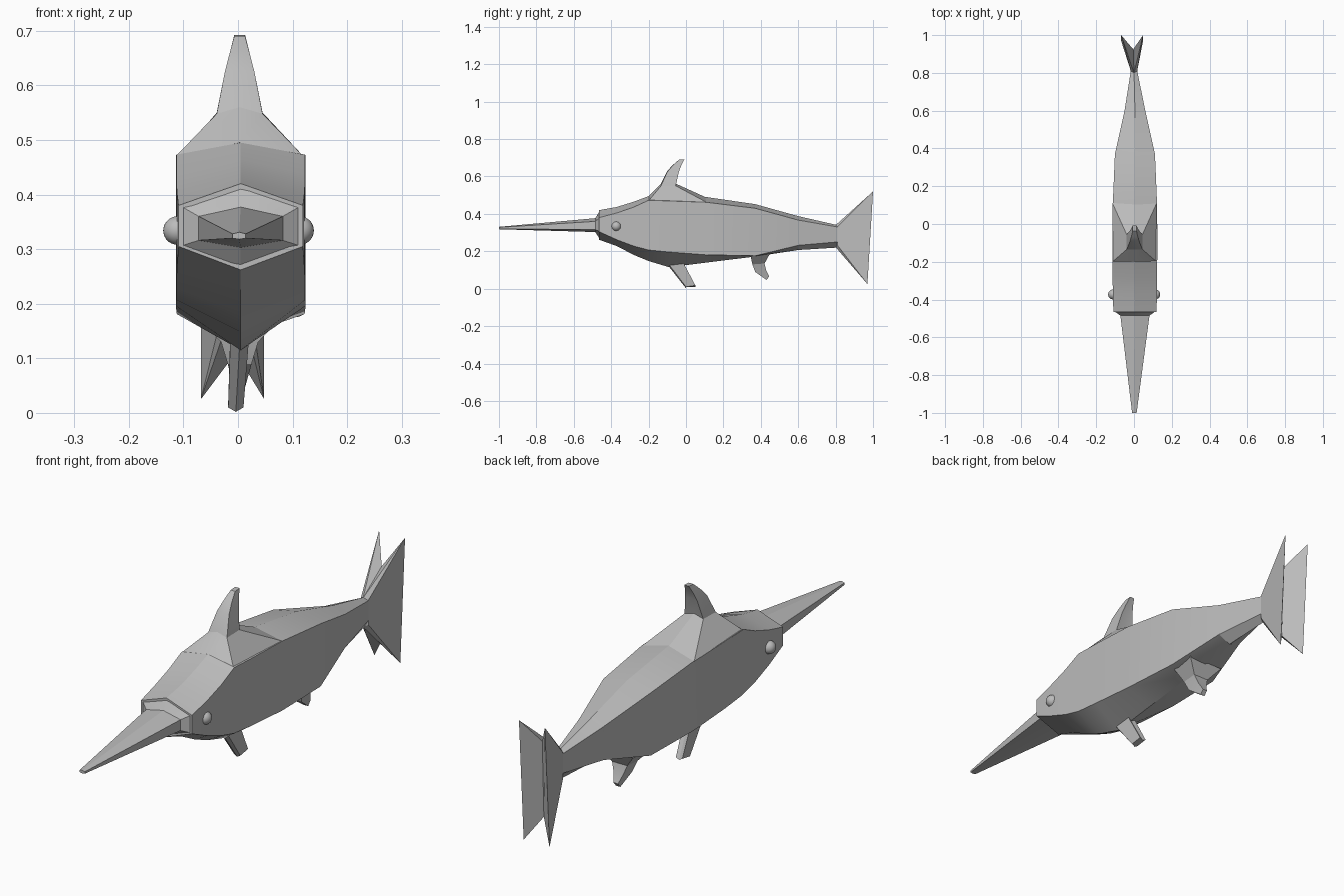
import bpy
import bmesh
from math import radians

cube = bpy.data.objects.get("Cube")
if cube:
    bpy.data.objects.remove(cube, do_unlink=True)

grey = bpy.data.materials.new("grey skin")
grey.use_nodes = True
COLOUR = (0.5, 0.5, 0.5, 1)
grey.diffuse_color = COLOUR
grey.node_tree.nodes["Principled BSDF"].inputs["Base Color"].default_value = COLOUR


def finish(name, bm, angle=20):
    bmesh.ops.recalc_face_normals(bm, faces=bm.faces)
    mesh = bpy.data.meshes.new(name)
    bm.to_mesh(mesh)
    bm.free()
    mesh.materials.append(grey)
    obj = bpy.data.objects.new(name, mesh)
    bpy.context.collection.objects.link(obj)
    bpy.ops.object.select_all(action='DESELECT')
    obj.select_set(True)
    bpy.context.view_layer.objects.active = obj
    bpy.ops.object.shade_smooth_by_angle(angle=radians(angle))
    return obj


def loft(name, rings, caps=(True, True)):
    """Skin a row of equal-length point rings."""
    bm = bmesh.new()
    rows = [[bm.verts.new(p) for p in ring] for ring in rings]
    for a, b in zip(rows, rows[1:]):
        for i in range(len(a)):
            j = (i + 1) % len(a)
            bm.faces.new((a[i], a[j], b[j], b[i]))
    for row, cap in zip((rows[0], rows[-1]), caps):
        if cap:
            bm.faces.new(row)
    return finish(name, bm)


def body_ring(y, top, upper, lower, bottom, w, cx=0.005):
    return [(cx, y, top), (cx + w, y, upper), (cx + w, y, lower),
            (cx, y, bottom), (cx - w, y, lower), (cx - w, y, upper)]


def fin_ring(w, y0, z0, y1, z1, rise=0.0, bow=0.0, cx=0.003):
    return [(cx, y0 - bow, z0 + rise), (cx + w, y0, z0), (cx + w, y1, z1),
            (cx, y1 + bow, z1 + rise), (cx - w, y1, z1), (cx - w, y0, z0)]


# Six-sided body, from blunt face to narrow tail root
loft("body", [
    body_ring(-0.465, 0.42, 0.38, 0.305, 0.262, 0.114),
    body_ring(-0.37, 0.437, 0.405, 0.262, 0.228, 0.117),
    body_ring(-0.28, 0.465, 0.436, 0.228, 0.181, 0.118),
    body_ring(-0.20, 0.495, 0.473, 0.207, 0.148, 0.118),
    body_ring(-0.09, 0.495, 0.469, 0.196, 0.115, 0.119),
    body_ring(0.11, 0.49, 0.462, 0.181, 0.140, 0.117),
    body_ring(0.37, 0.452, 0.430, 0.176, 0.172, 0.106),
    body_ring(0.60, 0.388, 0.367, 0.232, 0.207, 0.055),
    body_ring(0.81, 0.340, 0.330, 0.250, 0.220, 0.017, 0.0),
])

# Long flat-bottomed bill
loft("bill", [
    body_ring(-0.460, 0.418, 0.380, 0.305, 0.264, 0.112),
    body_ring(-0.485, 0.377, 0.360, 0.316, 0.303, 0.077),
    body_ring(-1.0, 0.331, 0.328, 0.320, 0.318, 0.012, 0.002),
])

# Dorsal fin, flaring out to the shoulders
loft("dorsal_fin", [
    fin_ring(0.117, -0.20, 0.470, 0.11, 0.462, 0.025),
    fin_ring(0.042, -0.135, 0.548, -0.055, 0.550, 0.012),
    fin_ring(0.027, -0.10, 0.625, -0.038, 0.625, 0.005),
    fin_ring(0.018, -0.07, 0.660, -0.025, 0.660, 0.002),
    fin_ring(0.010, -0.037, 0.690, -0.008, 0.692),
])

# Belly fin, a slim swept-back blade
loft("belly_fin", [
    fin_ring(0.017, -0.095, 0.135, -0.02, 0.15, -0.012),
    fin_ring(0.014, 0.0, 0.010, 0.05, 0.018, -0.008, cx=-0.004),
])

# Anal fin, flaring out onto the rear belly
loft("anal_fin", [
    fin_ring(0.080, 0.345, 0.178, 0.45, 0.19),
    fin_ring(0.034, 0.355, 0.130, 0.42, 0.135),
    fin_ring(0.022, 0.370, 0.090, 0.428, 0.100),
    fin_ring(0.010, 0.430, 0.047, 0.445, 0.065),
])

# Tail: two tall wedge lobes spreading from a shared root
bm = bmesh.new()
root_top = bm.verts.new((0, 0.80, 0.340))
root_low = bm.verts.new((0, 0.80, 0.222))
notch_top = bm.verts.new((-0.004, 0.925, 0.420))
notch_low = bm.verts.new((-0.004, 0.915, 0.110))
for side in (-1, 1):
    side_top = bm.verts.new((side * 0.017, 0.81, 0.332))
    side_low = bm.verts.new((side * 0.017, 0.81, 0.232))
    tip_top = bm.verts.new((side * 0.058 - 0.010, 1.0, 0.520))
    tip_low = bm.verts.new((side * 0.058 - 0.010, 0.97, 0.025))
    bm.faces.new((side_low, tip_low, tip_top, side_top))
    bm.faces.new((notch_low, notch_top, tip_top, tip_low))
    for root, flank, notch, tip in ((root_top, side_top, notch_top, tip_top),
                                    (root_low, side_low, notch_low, tip_low)):
        bm.faces.new((root, flank, tip))
        bm.faces.new((root, tip, notch))
    bm.faces.new((root_low, side_low, side_top, root_top))
finish("tail_fin", bm)

# Round eyes
for name, x in (("left_eye", 0.113), ("right_eye", -0.111)):
    bm = bmesh.new()
    bmesh.ops.create_uvsphere(bm, u_segments=24, v_segments=14, radius=0.026)
    bmesh.ops.translate(bm, vec=(x, -0.373, 0.334), verts=bm.verts)
    finish(name, bm, 40)
